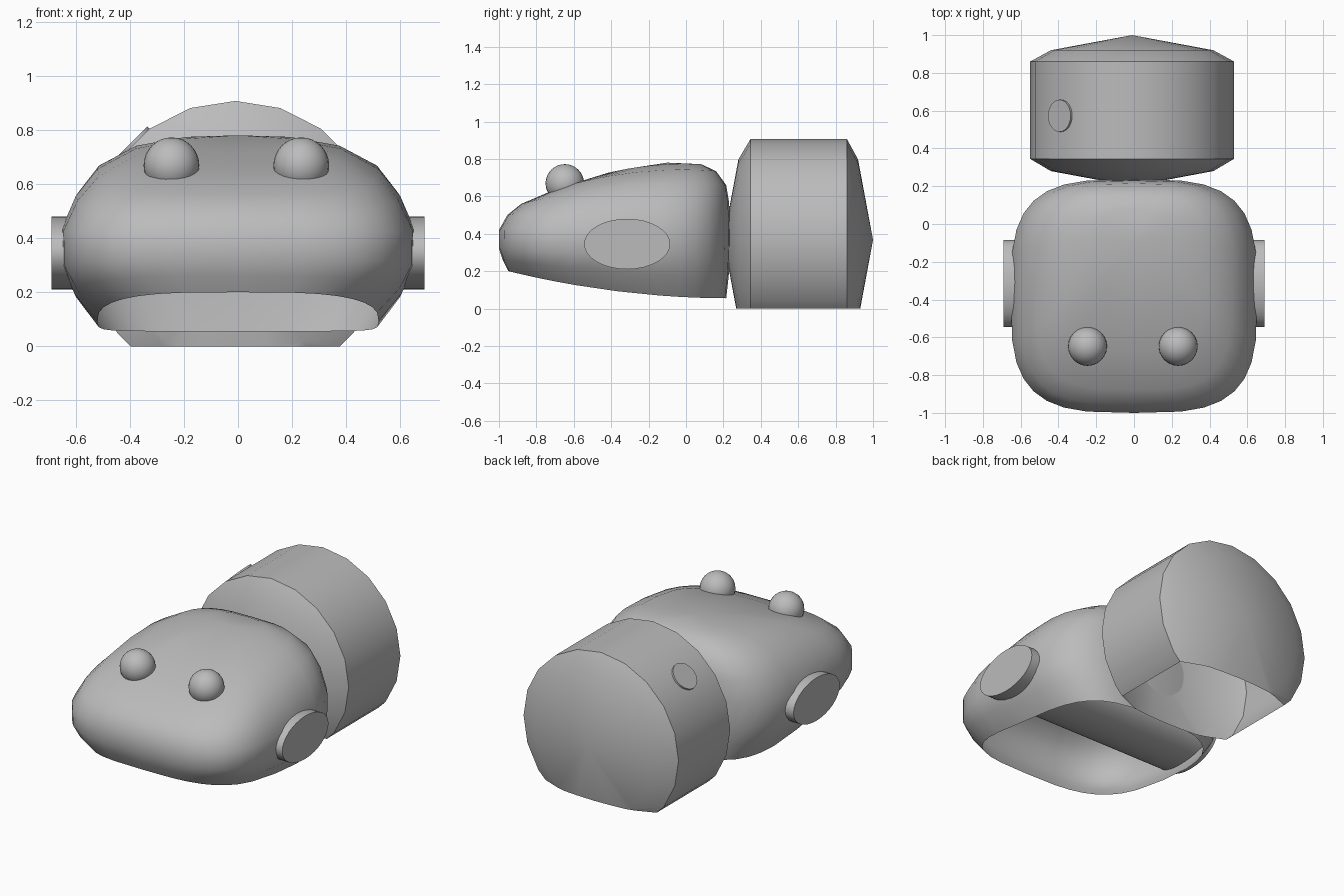
import bpy, bmesh, math
from mathutils import Matrix, Vector

if "Cube" in bpy.data.objects:
    bpy.data.objects.remove(bpy.data.objects["Cube"])

grey = bpy.data.materials.new("plain grey")
grey.diffuse_color = (0.5, 0.5, 0.5, 1)
grey.use_nodes = True
grey.node_tree.nodes["Principled BSDF"].inputs["Base Color"].default_value = grey.diffuse_color


def finish(bm, name, angle=40):
    mesh = bpy.data.meshes.new(name)
    bmesh.ops.recalc_face_normals(bm, faces=bm.faces)
    bm.to_mesh(mesh)
    bm.free()
    mesh.materials.append(grey)
    ob = bpy.data.objects.new(name, mesh)
    bpy.context.collection.objects.link(ob)
    bpy.ops.object.select_all(action='DESELECT')
    ob.select_set(True)
    bpy.context.view_layer.objects.active = ob
    bpy.ops.object.shade_smooth_by_angle(angle=math.radians(angle))
    return ob


def bridge(bm, a, b):
    n = len(a)
    for i in range(n):
        j = (i + 1) % n
        bm.faces.new((a[i], a[j], b[j], b[i]))


def fan(bm, ring, tip):
    v = bm.verts.new(tip)
    for i in range(len(ring)):
        bm.faces.new((ring[i], ring[(i + 1) % len(ring)], v))


# Head: hollow shell, open below, lofted through rounded rings
# half width, front y, back y, front z, back z, bulge at mid length
levels = [
    (0.52, -0.95, 0.215, 0.20, 0.055, -0.035),
    (0.605, -0.98, 0.228, 0.26, 0.17, -0.02),
    (0.65, -1.00, 0.235, 0.32, 0.29, -0.01),
    (0.652, -1.00, 0.237, 0.42, 0.45, 0.0),
    (0.60, -0.955, 0.23, 0.50, 0.57, 0.02),
    (0.52, -0.88, 0.215, 0.56, 0.66, 0.045),
    (0.38, -0.68, 0.16, 0.645, 0.735, 0.04),
    (0.20, -0.42, 0.08, 0.725, 0.772, 0.018),
]


def spow(v, p):
    return math.copysign(abs(v) ** p, v)


bm = bmesh.new()
prev = None
N = 32
for hw, yf, yb, zf, zb, bulge in levels:
    ring = []
    for i in range(N):
        t = 2 * math.pi * i / N
        u = spow(math.sin(t), 2 / 3.4)
        x = hw * spow(math.cos(t), 2 / 3.4)
        y = (yf + yb) / 2 + u * (yb - yf) / 2
        z = zf + (zb - zf) * (u + 1) / 2 + bulge * (1 - u * u)
        ring.append(bm.verts.new((x, y, z)))
    if prev:
        bridge(bm, prev, ring)
    prev = ring
fan(bm, prev, (0, -0.1, 0.78))
finish(bm, "head_shell", 60)

# Body: 20-sided drum with bevelled, pointed ends, cut open at the ground
AX, AZ = -0.01, 0.367
bm = bmesh.new()
rings = []
for y, r in ((0.28, 0.43), (0.345, 0.54), (0.86, 0.54), (0.92, 0.43)):
    rings.append([bm.verts.new((AX + r * math.sin(k * math.pi / 10), y,
                                AZ + r * math.cos(k * math.pi / 10)))
                  for k in range(20)])
for a, b in zip(rings, rings[1:]):
    bridge(bm, a, b)
fan(bm, rings[0], (AX, 0.2, AZ))
fan(bm, rings[-1], (AX, 1.0, AZ))
bmesh.ops.bisect_plane(bm, geom=bm.verts[:] + bm.edges[:] + bm.faces[:],
                       plane_co=(0, 0, 0), plane_no=(0, 0, 1), clear_inner=True)
finish(bm, "body_drum", 30)

# Small round button on the upper left of the drum
d = Vector((-1, 0, 1)).normalized()
bm = bmesh.new()
bmesh.ops.create_cone(bm, cap_ends=True, segments=24, radius1=0.085, radius2=0.085,
                      depth=0.04, matrix=Matrix.Translation(Vector((AX, 0.573, AZ)) + d * 0.525)
                      @ d.to_track_quat('Z', 'Y').to_matrix().to_4x4())
finish(bm, "drum_button")

# Side discs: one oval bar running right through the head
bm = bmesh.new()
bmesh.ops.create_cone(bm, cap_ends=True, segments=32, radius1=1, radius2=1, depth=1.38,
                      matrix=Matrix.Translation((0, -0.315, 0.345))
                      @ Matrix.Diagonal((1, 0.23, 0.135, 1))
                      @ Matrix.Rotation(math.pi / 2, 4, 'Y'))
finish(bm, "side_disc_bar")

# Eyes
for side, name in ((-1, "left_eye"), (1, "right_eye")):
    bm = bmesh.new()
    bmesh.ops.create_uvsphere(bm, u_segments=24, v_segments=16, radius=0.103,
                              matrix=Matrix.Translation((side * 0.24 - 0.006, -0.648, 0.669)))
    finish(bm, name)
